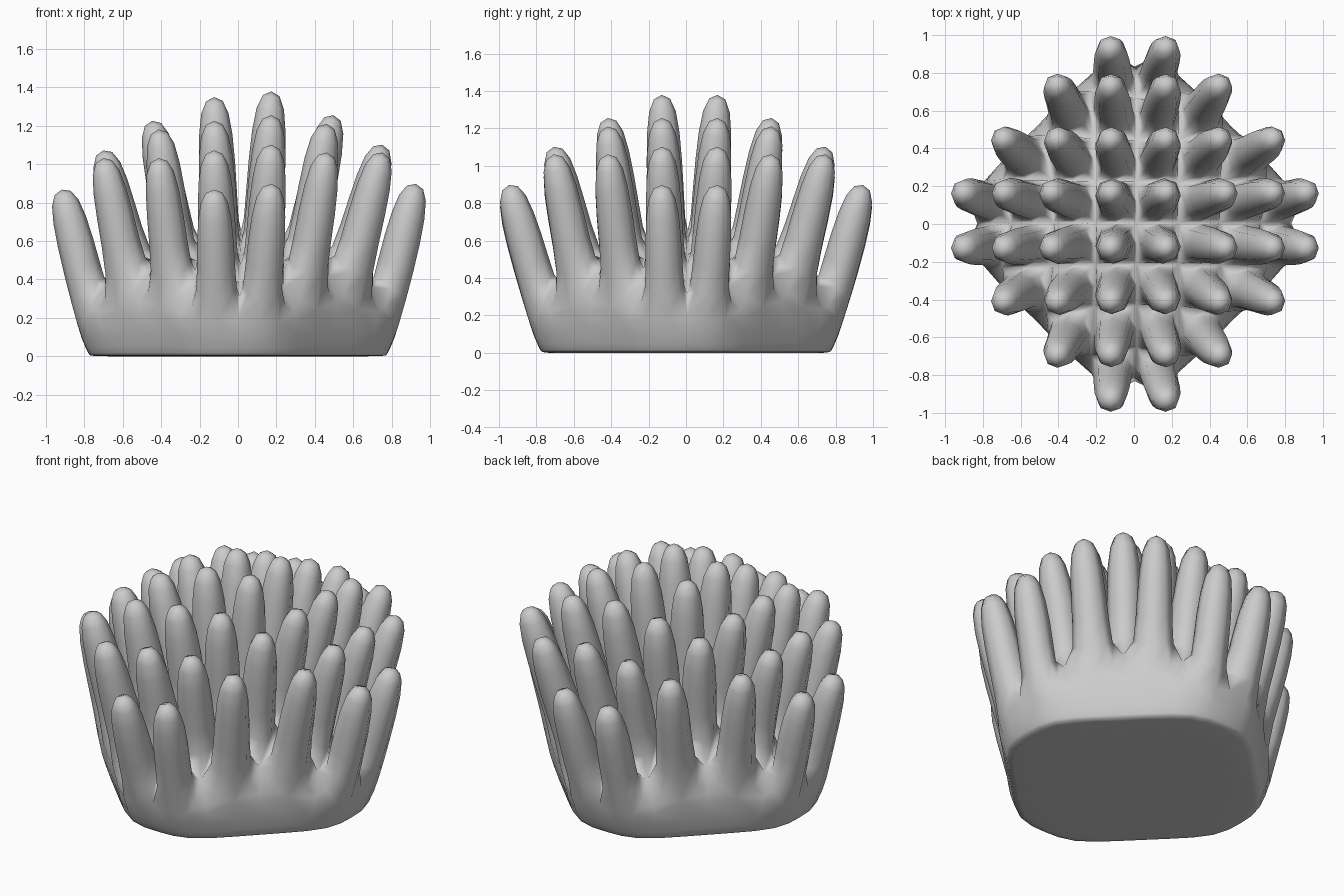
import bpy, bmesh
from mathutils import Vector

if "Cube" in bpy.data.objects:
    bpy.data.objects.remove(bpy.data.objects["Cube"])

PITCH = 0.21                       # root cell size
TIP_POS = [0.15, 0.44, 0.73, 0.925]
TIP_Z = {(0, 0): 1.36, (0, 1): 1.235, (1, 1): 1.19, (0, 2): 1.08,
         (1, 2): 1.04, (0, 3): 0.875}

bm = bmesh.new()
verts = {}


def root(u, v):
    """Shared vertex on the domed top of the base."""
    if (u, v) not in verts:
        x, y = u * PITCH, v * PITCH
        z = max(0.13, 0.58 - 0.62 * (x * x + y * y))
        n = abs(u) + abs(v)
        # inner corners of the stepped edge sit close to the chamfer
        k = 1.14 if n == 4 and u and v else 1
        s = 0.015 if n < 4 else 0
        verts[u, v] = bm.verts.new((x * k + s, y * k + s / 2, z))
    return verts[u, v]


def quad_strip(a, b):
    n = len(a)
    for k in range(n):
        bm.faces.new((a[k], a[(k + 1) % n], b[(k + 1) % n], b[k]))


def finger(i, j, sx, sy):
    """Tapered finger growing from one grid cell and leaning outwards."""
    u0, v0 = (i if sx > 0 else -i - 1), (j if sy > 0 else -j - 1)
    ring = [root(u0, v0), root(u0 + 1, v0), root(u0 + 1, v0 + 1), root(u0, v0 + 1)]
    start = sum((p.co for p in ring), Vector()) / 4
    tx = TIP_POS[i] + (0.035 if (i, j) == (1, 0) else 0)
    ty = TIP_POS[j] + (0.025 if j == 3 else 0)
    tip = Vector((sx * tx + (0.025 if i < 3 else 0.005),
                  sy * ty + (0.02 if j < 3 else 0),
                  TIP_Z[min(i, j), max(i, j)] + 0.02 + 0.015 * sx))
    axis = (tip - start).normalized()
    ex = (Vector((1, 0, 0)) - axis * axis.x).normalized()
    ey = axis.cross(ex)
    for t, a in ((0.36, 0.108), (0.77, 0.1), (1.0, 0.06)):
        c = start.lerp(tip, t)
        new = [bm.verts.new(c + ex * a * p + ey * a * q)
               for p, q in ((-1, -1), (1, -1), (1, 1), (-1, 1))]
        quad_strip(ring, new)
        ring = new
    bm.faces.new(ring)


# Fingers in a diamond-shaped grid
for sx in (1, -1):
    for sy in (1, -1):
        for i in range(4):
            for j in range(4 - i):
                finger(i, j, sx, sy)
        # triangles closing the stepped edge into a straight chamfer
        for k in (1, 2, 3):
            bm.faces.new((root(sx * k, sy * (5 - k)), root(sx * k, sy * (4 - k)),
                          root(sx * (k + 1), sy * (4 - k))))

# Base wall and flat underside
quarter = [(4, 0), (4, 1), (3, 2), (2, 3), (1, 4)]
outline = []
for _ in range(4):
    outline += quarter
    quarter = [(-v, u) for u, v in quarter]
ring = [root(u, v) for u, v in outline]
for scale, z in ((0.935, 0.03), (0.922, 0.0), (0.88, 0.0)):
    new = [bm.verts.new((u * PITCH * scale, v * PITCH * scale, z)) for u, v in outline]
    quad_strip(ring, new)
    ring = new
bm.faces.new(ring)

bmesh.ops.recalc_face_normals(bm, faces=bm.faces)
for f in bm.faces:
    f.smooth = True
mesh = bpy.data.meshes.new("finger_coral")
bm.to_mesh(mesh)
bm.free()
coral = bpy.data.objects.new("finger_coral", mesh)
bpy.context.collection.objects.link(coral)
sub = coral.modifiers.new("smooth", 'SUBSURF')
sub.levels = sub.render_levels = 1
